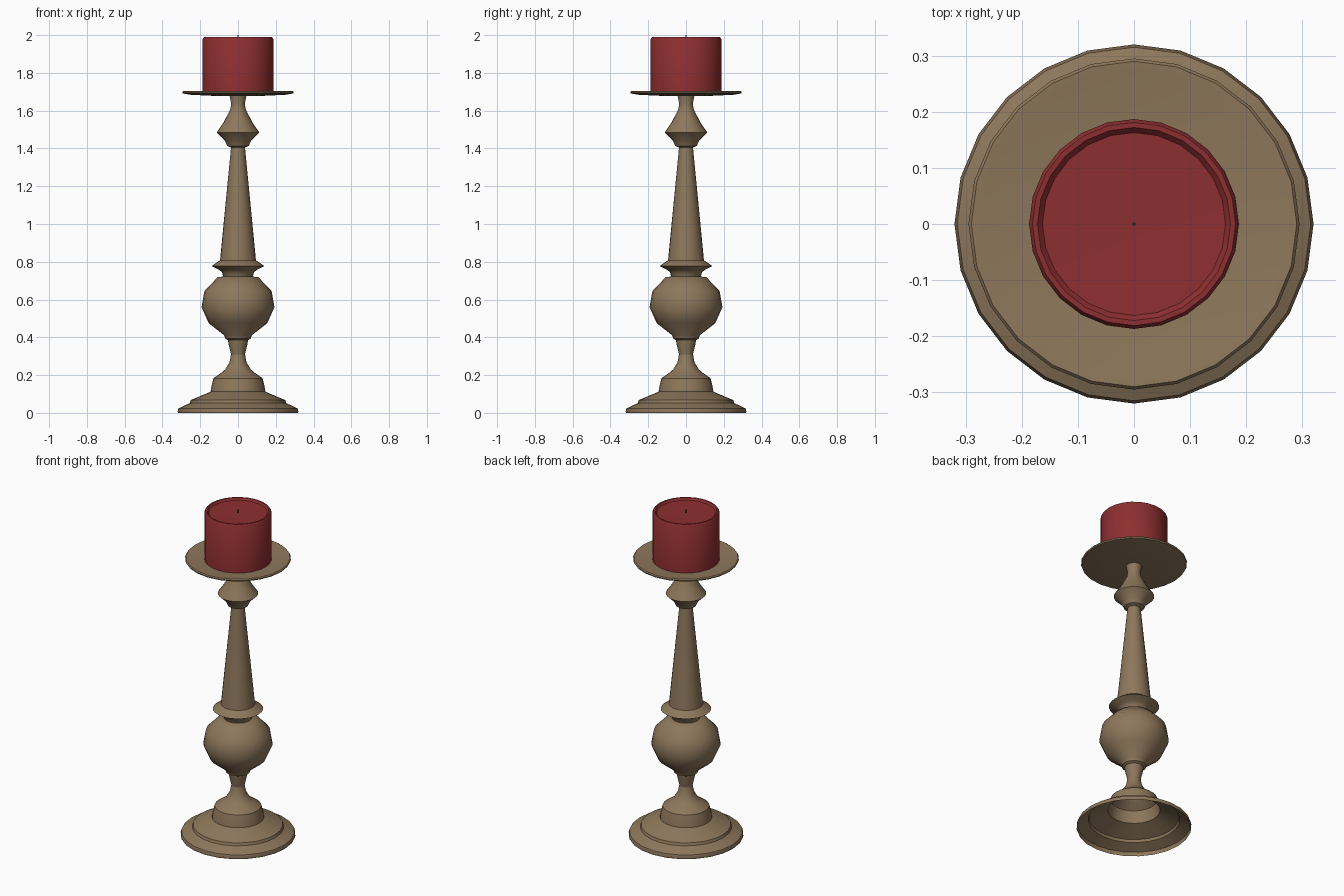
import bpy, bmesh, math

SIDES = 24


def material(name, rgb):
    m = bpy.data.materials.new(name)
    m.diffuse_color = (*rgb, 1.0)
    return m


def lathe(name, profile, mat, sides=SIDES):
    """Revolve (radius, height) points, listed bottom-outside to top, about z."""
    bm = bmesh.new()
    rings = []
    for r, z in profile:
        if r == 0:
            rings.append([bm.verts.new((0, 0, z))] * sides)
        else:
            rings.append([bm.verts.new((r * math.cos(2 * math.pi * i / sides),
                                        r * math.sin(2 * math.pi * i / sides), z))
                          for i in range(sides)])
    for a, b in zip(rings, rings[1:]):
        for i in range(sides):
            j = (i + 1) % sides
            bm.faces.new(list(dict.fromkeys((a[i], a[j], b[j], b[i]))))
    mesh = bpy.data.meshes.new(name)
    bm.to_mesh(mesh)
    bm.free()
    obj = bpy.data.objects.new(name, mesh)
    bpy.context.collection.objects.link(obj)
    mesh.materials.append(mat)
    bpy.context.view_layer.objects.active = obj
    obj.select_set(True)
    bpy.ops.object.shade_smooth_by_angle(angle=math.radians(40))
    obj.select_set(False)
    return obj


brass = material("aged brass", (0.27, 0.186, 0.107))
wax = material("red wax", (0.27, 0.028, 0.03))
char = material("dark wick", (0.03, 0.025, 0.02))

# Hollow stepped foot with dome
lathe("foot", [(0.318, 0), (0.32, 0.008), (0.315, 0.024), (0.255, 0.052),
               (0.25, 0.068), (0.145, 0.112), (0.143, 0.13), (0.13, 0.183),
               (0.085, 0.215), (0.068, 0.23), (0.045, 0.268), (0.037, 0.31)], brass)

# Turned stem: neck, ball, collar, tapered shaft, upper knop
lathe("stem", [(0.037, 0.31), (0.05, 0.365), (0.053, 0.385), (0.068, 0.393),
               (0.072, 0.41), (0.155, 0.475), (0.193, 0.56), (0.178, 0.645),
               (0.108, 0.718), (0.078, 0.722), (0.085, 0.745), (0.1, 0.757),
               (0.14, 0.777), (0.095, 0.808), (0.037, 1.405), (0.057, 1.413),
               (0.07, 1.443), (0.113, 1.484), (0.075, 1.54), (0.042, 1.605),
               (0.036, 1.635), (0.045, 1.682)], brass)

# Shallow drip plate
lathe("drip_plate", [(0, 1.677), (0.1, 1.677), (0.25, 1.684), (0.292, 1.691),
                     (0.295, 1.698), (0.29, 1.704), (0.275, 1.703),
                     (0.22, 1.694), (0, 1.692)], brass)

# Pillar candle with rounded rim and sunken top
lathe("candle", [(0, 1.693), (0.187, 1.693), (0.187, 1.98), (0.181, 1.989),
                 (0.172, 1.989), (0.163, 1.978), (0, 1.976)], wax)

# Wick
lathe("wick", [(0.003, 1.97), (0.003, 2.0), (0, 2.0)], char, 6)
